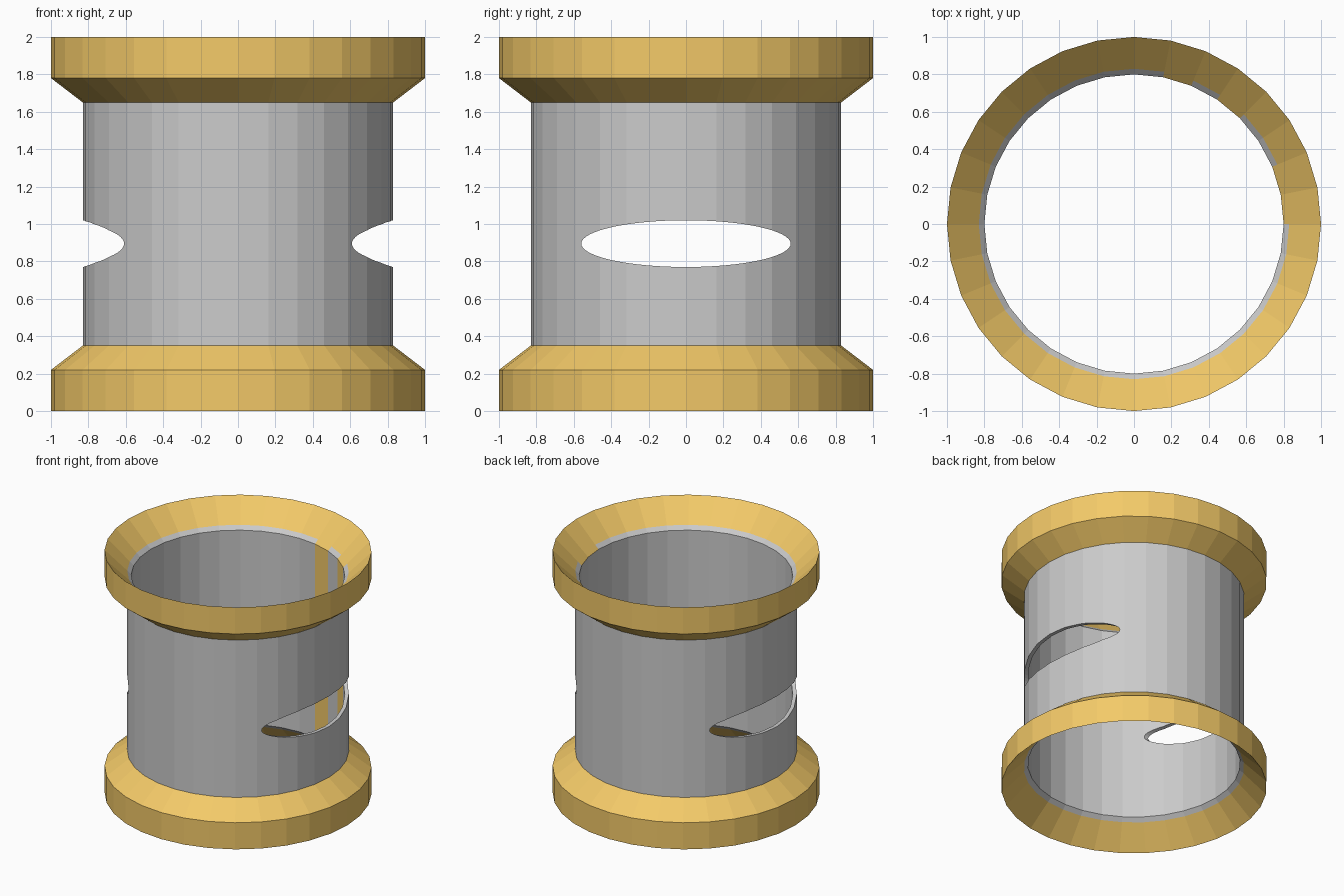
import bpy
import math

if "Cube" in bpy.data.objects:
    bpy.data.objects.remove(bpy.data.objects["Cube"])

SIDES = 32

orange = bpy.data.materials.new("orange")
orange.diffuse_color = (0.9, 0.59, 0.14, 1)
orange.use_nodes = True
orange.node_tree.nodes["Principled BSDF"].inputs["Base Color"].default_value = orange.diffuse_color


def revolve(name, profile, closed, mats):
    """Spin an (r, z) profile about z; the profile runs upward on its outside."""
    n = len(profile)
    verts = []
    for s in range(SIDES):
        a = 2 * math.pi * s / SIDES
        verts += [(r * math.cos(a), r * math.sin(a), z) for r, z in profile]
    faces = []
    for s in range(SIDES):
        t = (s + 1) % SIDES
        for j in range(n if closed else n - 1):
            k = (j + 1) % n
            faces.append((s * n + j, t * n + j, t * n + k, s * n + k))
    mesh = bpy.data.meshes.new(name)
    mesh.from_pydata(verts, [], faces)
    for m in mats:
        mesh.materials.append(m)
    obj = bpy.data.objects.new(name, mesh)
    bpy.context.collection.objects.link(obj)
    return obj


# Flared end rims, the upper one mirrored from the lower
rim = [(0.83, 0.17), (1, 0), (1, 0.22), (0.83, 0.35)]
revolve("lower_rim", rim, False, [orange])
revolve("upper_rim", [(r, 2 - z) for r, z in reversed(rim)], False, [orange])

# Thin tube wall with bevelled ends
tube = revolve("tube", [(0.8, 0.2), (0.83, 0.17), (0.83, 1.83), (0.8, 1.8)],
               True, [None, orange])

# Orange patches on the upper lip (face 2 of each segment) and inner wall (face 3)
for s in (0, 1, 4, 6):
    tube.data.polygons[s * 4 + 2].material_index = 1
for s in (4, 6):
    tube.data.polygons[s * 4 + 3].material_index = 1

# Elliptical slot cut through both sides along x
bpy.ops.mesh.primitive_cylinder_add(vertices=64, radius=1, depth=3,
                                    location=(0, 0, 0.895),
                                    rotation=(0, math.pi / 2, 0))
cutter = bpy.context.object
cutter.name = "slot_cutter"
cutter.scale = (0.125, 0.56, 1)
cutter.hide_render = True
cutter.display_type = 'WIRE'

cut = tube.modifiers.new("slot", 'BOOLEAN')
cut.operation = 'DIFFERENCE'
cut.solver = 'EXACT'
cut.object = cutter
bpy.context.view_layer.objects.active = tube
bpy.ops.object.modifier_apply(modifier=cut.name)
bpy.data.objects.remove(cutter)
